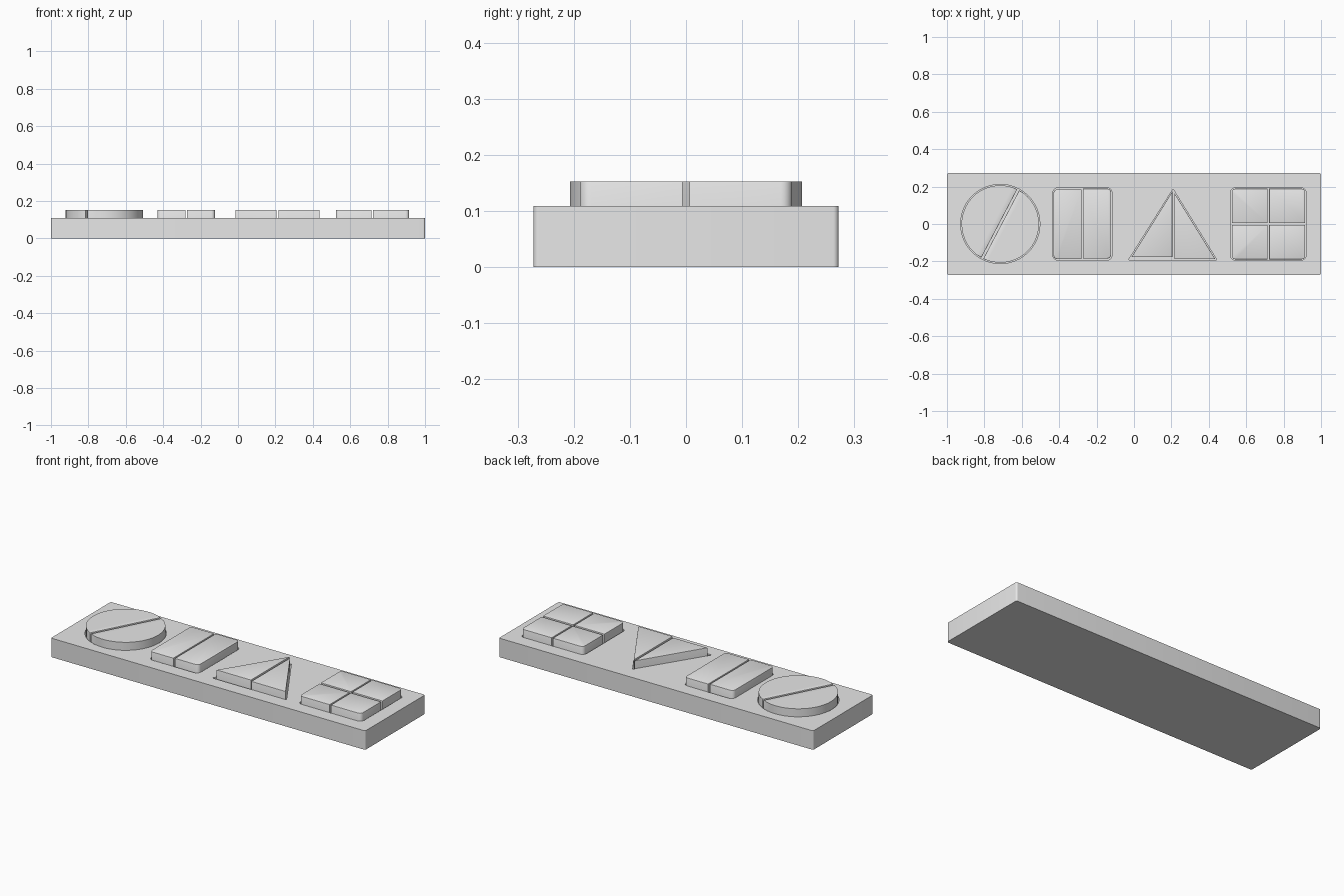
import bpy, bmesh, math

if "Cube" in bpy.data.objects:
    bpy.data.objects.remove(bpy.data.objects["Cube"], do_unlink=True)

BOARD_TOP, PIECE_TOP, FLOOR = 0.109, 0.153, 0.05

grey = bpy.data.materials.new("plain_grey")
grey.use_nodes = True
COLOUR = (0.8, 0.8, 0.8, 1)
grey.diffuse_color = COLOUR
grey.node_tree.nodes["Principled BSDF"].inputs["Base Color"].default_value = COLOUR


def prism(name, outline, z0, z1, rounds=None, edge=0.0):
    """Extrude a counter-clockwise outline, rounding chosen corners and the top rim."""
    bm = bmesh.new()
    low = [bm.verts.new((x, y, z0)) for x, y in outline]
    high = [bm.verts.new((x, y, z1)) for x, y in outline]
    n = len(outline)
    bm.faces.new(low[::-1])
    bm.faces.new(high)
    for i in range(n):
        j = (i + 1) % n
        bm.faces.new((low[i], low[j], high[j], high[i]))
    if rounds:
        radius, corners = rounds
        edges = [bm.edges.get((low[i], high[i])) for i in corners]
        bmesh.ops.bevel(bm, geom=edges, offset=radius, segments=5,
                        affect='EDGES', profile=0.5)
    if edge:
        rim = [e for e in bm.edges if all(abs(v.co.z - z1) < 1e-5 for v in e.verts)]
        bmesh.ops.bevel(bm, geom=rim, offset=edge, segments=2,
                        affect='EDGES', profile=0.5)
    bmesh.ops.recalc_face_normals(bm, faces=bm.faces[:])
    mesh = bpy.data.meshes.new(name)
    bm.to_mesh(mesh)
    bm.free()
    mesh.materials.append(grey)
    obj = bpy.data.objects.new(name, mesh)
    bpy.context.collection.objects.link(obj)
    return obj


def smooth(obj):
    bpy.ops.object.select_all(action='DESELECT')
    obj.select_set(True)
    bpy.context.view_layer.objects.active = obj
    bpy.ops.object.shade_smooth_by_angle(angle=math.radians(35))


def box(x0, x1, y0, y1):
    return [(x0, y0), (x1, y0), (x1, y1), (x0, y1)]


def arc(cx, r, start, end, n):
    return [(cx + r * math.cos(start + (end - start) * i / n),
             r * math.sin(start + (end - start) * i / n)) for i in range(n + 1)]


def piece(name, outline, corners=None, radius=0.02):
    rounds = (radius, corners) if corners else None
    smooth(prism(name, outline, FLOOR, PIECE_TOP, rounds, 0.002))


# Board with four shaped recesses
ALL = range(4)
DISC_X = -0.715
board = prism("board", box(-1, 1, -0.272, 0.272), 0, BOARD_TOP, (0.01, ALL))
recesses = [
    (arc(DISC_X, 0.212, 0, math.tau, 48)[:-1], None),
    (box(-0.433, -0.118, -0.193, 0.193), (0.025, ALL)),
    ([(-0.03, -0.193), (0.444, -0.193), (0.209, 0.187)], (0.006, range(3))),
    (box(0.516, 0.92, -0.193, 0.193), (0.025, ALL)),
]
for outline, rounds in recesses:
    cutter = prism("recess_cutter", outline, FLOOR, 0.2, rounds)
    cutter.hide_render = True
    mod = board.modifiers.new("recess", 'BOOLEAN')
    mod.operation = 'DIFFERENCE'
    mod.solver = 'EXACT'
    mod.object = cutter
    bpy.context.view_layer.objects.active = board
    bpy.ops.object.modifier_apply(modifier=mod.name)
    bpy.data.objects.remove(cutter, do_unlink=True)
smooth(board)

# Disc in two halves, split on a slant
slant, inset = math.radians(62.3), math.asin(0.006 / 0.207)
for name, a in (("disc_right_half", slant - math.pi), ("disc_left_half", slant)):
    piece(name, arc(DISC_X, 0.207, a + inset, a + math.pi - inset, 24))

# Rectangle in two upright halves
piece("rectangle_left_half", box(-0.430, -0.281, -0.187, 0.185), (0, 3))
piece("rectangle_right_half", box(-0.273, -0.123, -0.184, 0.189), (1, 2))

# Triangle in two right-angled halves
piece("triangle_left_half", [(-0.013, -0.176), (0.205, -0.176), (0.205, 0.174)])
piece("triangle_right_half", [(0.216, -0.188), (0.435, -0.188), (0.216, 0.166)])

# Square in four quarters, each rounded on its outer corner
for row, (y0, y1) in (("front", (-0.189, -0.006)), ("back", (0.006, 0.189))):
    for col, (x0, x1) in (("left", (0.523, 0.715)), ("right", (0.723, 0.915))):
        outer = {"frontleft": 0, "frontright": 1, "backright": 2, "backleft": 3}[row + col]
        piece(f"square_{row}_{col}_quarter", box(x0, x1, y0, y1), (outer,))
